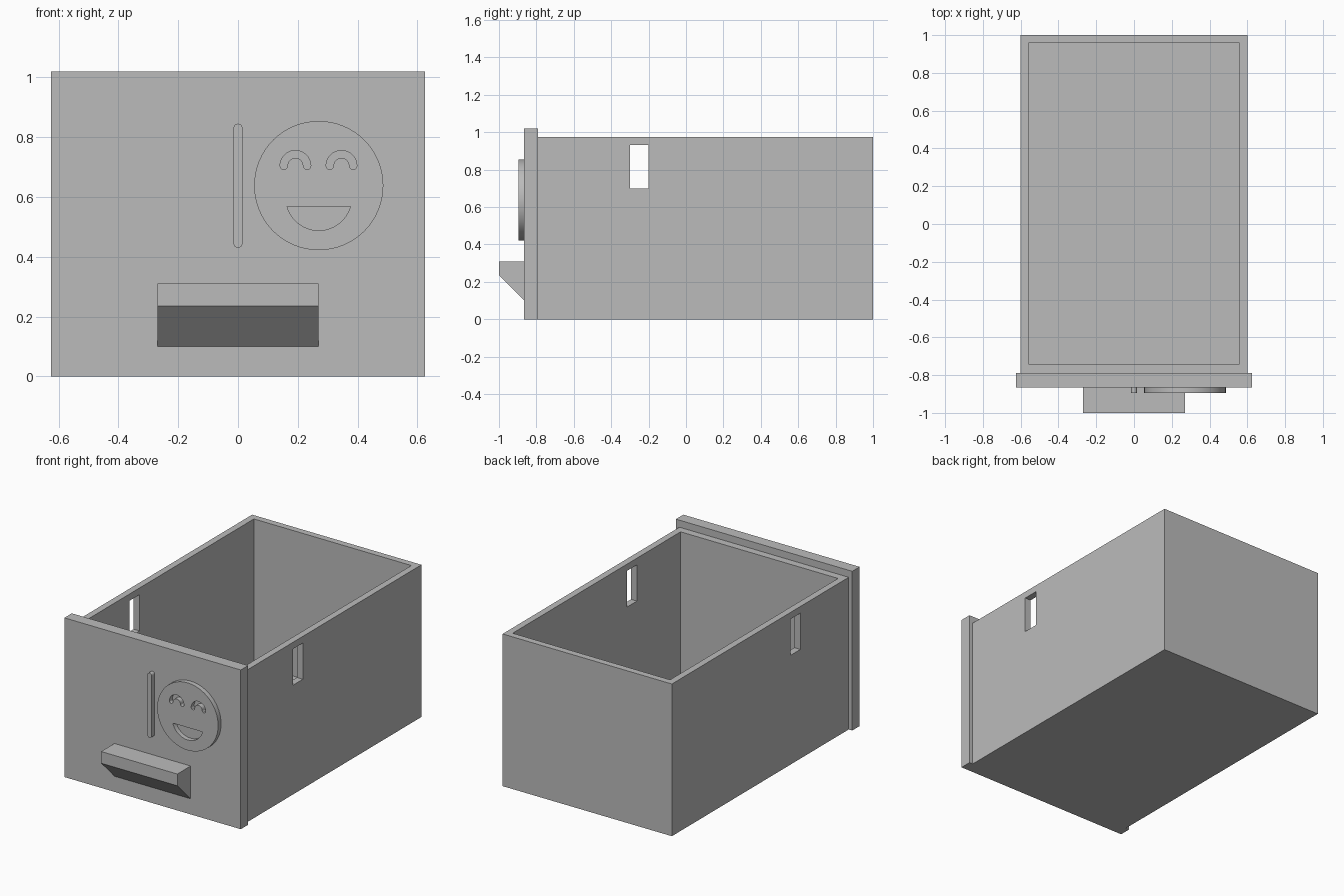
import bpy
import bmesh
import math
from mathutils import Vector

old = bpy.data.objects.get("Cube")
if old:
    bpy.data.objects.remove(old, do_unlink=True)

grey = bpy.data.materials.new("plain grey")
grey.use_nodes = True
colour = (0.5, 0.5, 0.5, 1)
grey.diffuse_color = colour
grey.node_tree.nodes["Principled BSDF"].inputs["Base Color"].default_value = colour


def add(name, mesh):
    obj = bpy.data.objects.new(name, mesh)
    bpy.context.collection.objects.link(obj)
    mesh.materials.clear()
    mesh.materials.append(grey)
    return obj


def box(name, low, high):
    low, high = Vector(low), Vector(high)
    bm = bmesh.new()
    bmesh.ops.create_cube(bm, size=1)
    for v in bm.verts:
        v.co = (low + high) / 2 + v.co * (high - low)
    mesh = bpy.data.meshes.new(name)
    bm.to_mesh(mesh)
    bm.free()
    return add(name, mesh)


def bake(obj):
    """Replace an object by its evaluated mesh."""
    graph = bpy.context.evaluated_depsgraph_get()
    mesh = bpy.data.meshes.new_from_object(obj.evaluated_get(graph))
    name = obj.name
    bpy.data.objects.remove(obj, do_unlink=True)
    return add(name, mesh)


def cut(obj, cutter):
    mod = obj.modifiers.new("cut", "BOOLEAN")
    mod.operation = "DIFFERENCE"
    mod.solver = "EXACT"
    mod.object = cutter
    obj = bake(obj)
    bpy.data.objects.remove(cutter, do_unlink=True)
    return obj


def arc(cx, cz, r, start, end, steps):
    return [(cx + r * math.cos(math.radians(start + (end - start) * i / steps)),
             cz + r * math.sin(math.radians(start + (end - start) * i / steps)))
            for i in range(steps + 1)]


def relief(name, loops):
    """Raised shape on the front panel; later loops are holes."""
    curve = bpy.data.curves.new(name, "CURVE")
    curve.dimensions = "2D"
    curve.fill_mode = "BOTH"
    curve.extrude = 0.016
    for loop in loops:
        spline = curve.splines.new("POLY")
        spline.points.add(len(loop) - 1)
        for point, (x, z) in zip(spline.points, loop):
            point.co = (x, z, 0, 1)
        spline.use_cyclic_u = True
    obj = bpy.data.objects.new(name, curve)
    bpy.context.collection.objects.link(obj)
    obj = bake(obj)
    obj.rotation_euler.x = math.pi / 2
    obj.location.y = -0.879
    bpy.ops.object.select_all(action="DESELECT")
    obj.select_set(True)
    bpy.context.view_layer.objects.active = obj
    bpy.ops.object.shade_smooth_by_angle(angle=math.radians(30))


# Open drawer box with a slot through both sides
drawer = box("drawer_box", (-0.6, -0.79, 0), (0.6, 1, 0.975))
drawer = cut(drawer, box("cavity", (-0.558, -0.742, 0.043), (0.558, 0.958, 1.2)))
drawer = cut(drawer, box("slots", (-0.8, -0.3, 0.70), (0.8, -0.2, 0.932)))

# Front panel
box("front_panel", (-0.625, -0.865, 0), (0.625, -0.79, 1.02))

# Handle with sloped underside
profile = [(-0.865, 0.31), (-1, 0.31), (-1, 0.235), (-0.865, 0.1)]
bm = bmesh.new()
side = bm.faces.new([bm.verts.new((-0.27, y, z)) for y, z in profile])
grown = bmesh.ops.extrude_face_region(bm, geom=[side])["geom"]
bmesh.ops.translate(bm, vec=(0.54, 0, 0),
                    verts=[g for g in grown if isinstance(g, bmesh.types.BMVert)])
bmesh.ops.recalc_face_normals(bm, faces=bm.faces)
handle_mesh = bpy.data.meshes.new("handle")
bm.to_mesh(handle_mesh)
bm.free()
add("handle", handle_mesh)

# Rounded divider bar
relief("divider_bar", [arc(0, 0.83, 0.015, 0, 180, 8) + arc(0, 0.445, 0.015, 180, 360, 8)])


# Smiling face disc with open eyes and mouth
def eye(cx, cz=0.704):
    r, w = 0.039, 0.0125
    return (arc(cx, cz, r + w, 0, 180, 16)
            + arc(cx - r, cz, w, 180, 360, 6)[1:-1]
            + arc(cx, cz, r - w, 180, 0, 16)
            + arc(cx + r, cz, w, 180, 360, 6)[1:-1])


mouth = arc(0.27, 0.598, 0.11, 196, 344, 24)
relief("smiling_face", [arc(0.27, 0.638, 0.216, 0, 360, 64)[:-1],
                        eye(0.192), eye(0.346), mouth])
